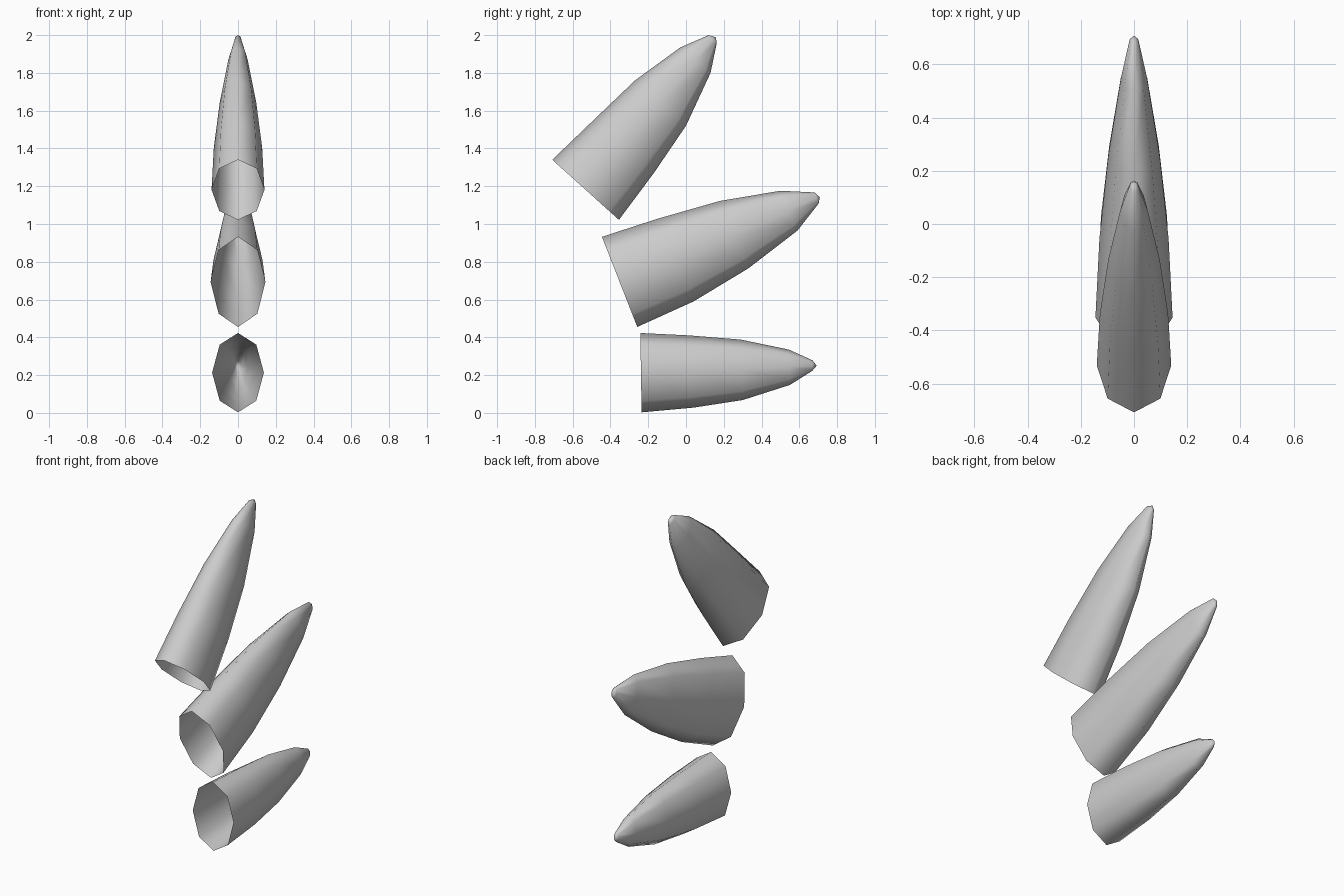
import bpy, bmesh, math
from mathutils import Vector

if "Cube" in bpy.data.objects:
    bpy.data.objects.remove(bpy.data.objects["Cube"])

SIDES = 8


def spike(name, rings, tip):
    """Open-based spike; each ring is (upper y, z, lower y, z, half width)."""
    bm = bmesh.new()
    loops = []
    for y1, z1, y2, z2, w in rings:
        up, low = Vector((0, y1, z1)), Vector((0, y2, z2))
        mid, half = (up + low) / 2, (up - low) / 2
        loop = []
        for i in range(SIDES):
            a = 2 * math.pi * i / SIDES
            loop.append(bm.verts.new(mid + half * math.cos(a) + Vector((w * math.sin(a), 0, 0))))
        loops.append(loop)
    end = bm.verts.new((0, *tip))
    for i in range(SIDES):
        j = (i + 1) % SIDES
        for a, b in zip(loops, loops[1:]):
            bm.faces.new((a[i], a[j], b[j], b[i]))
        bm.faces.new((loops[-1][i], loops[-1][j], end))
    bmesh.ops.recalc_face_normals(bm, faces=bm.faces)
    # Normals must point away from the spike axis
    bm.normal_update()
    f = min(bm.faces, key=lambda p: p.calc_center_median().y)
    if f.normal.dot(f.calc_center_median() - sum((v.co for v in loops[0]), Vector()) / SIDES) < 0:
        bmesh.ops.reverse_faces(bm, faces=bm.faces)
    for face in bm.faces:
        face.smooth = True
    mesh = bpy.data.meshes.new(name)
    bm.to_mesh(mesh)
    bm.free()
    obj = bpy.data.objects.new(name, mesh)
    bpy.context.collection.objects.link(obj)


# Upper spike, steeply raised
spike("upper_spike", [
    (-0.708, 1.34, -0.355, 1.022, 0.14),
    (-0.50, 1.54, -0.17, 1.27, 0.128),
    (-0.27, 1.76, 0.0, 1.52, 0.097),
    (-0.03, 1.935, 0.13, 1.80, 0.052),
    (0.12, 2.0, 0.163, 1.958, 0.017)], (0.158, 1.988))

# Middle spike, the longest
spike("middle_spike", [
    (-0.445, 0.932, -0.258, 0.455, 0.145),
    (-0.15, 1.028, 0.04, 0.59, 0.13),
    (0.18, 1.122, 0.33, 0.765, 0.097),
    (0.50, 1.176, 0.59, 0.965, 0.05),
    (0.68, 1.167, 0.702, 1.108, 0.017)], (0.708, 1.142))

# Lower spike, nearly level
spike("lower_spike", [
    (-0.242, 0.423, -0.235, 0.003, 0.137),
    (0.02, 0.41, 0.04, 0.028, 0.124),
    (0.29, 0.388, 0.30, 0.068, 0.093),
    (0.545, 0.335, 0.55, 0.148, 0.05),
    (0.67, 0.278, 0.668, 0.222, 0.017)], (0.692, 0.25))
